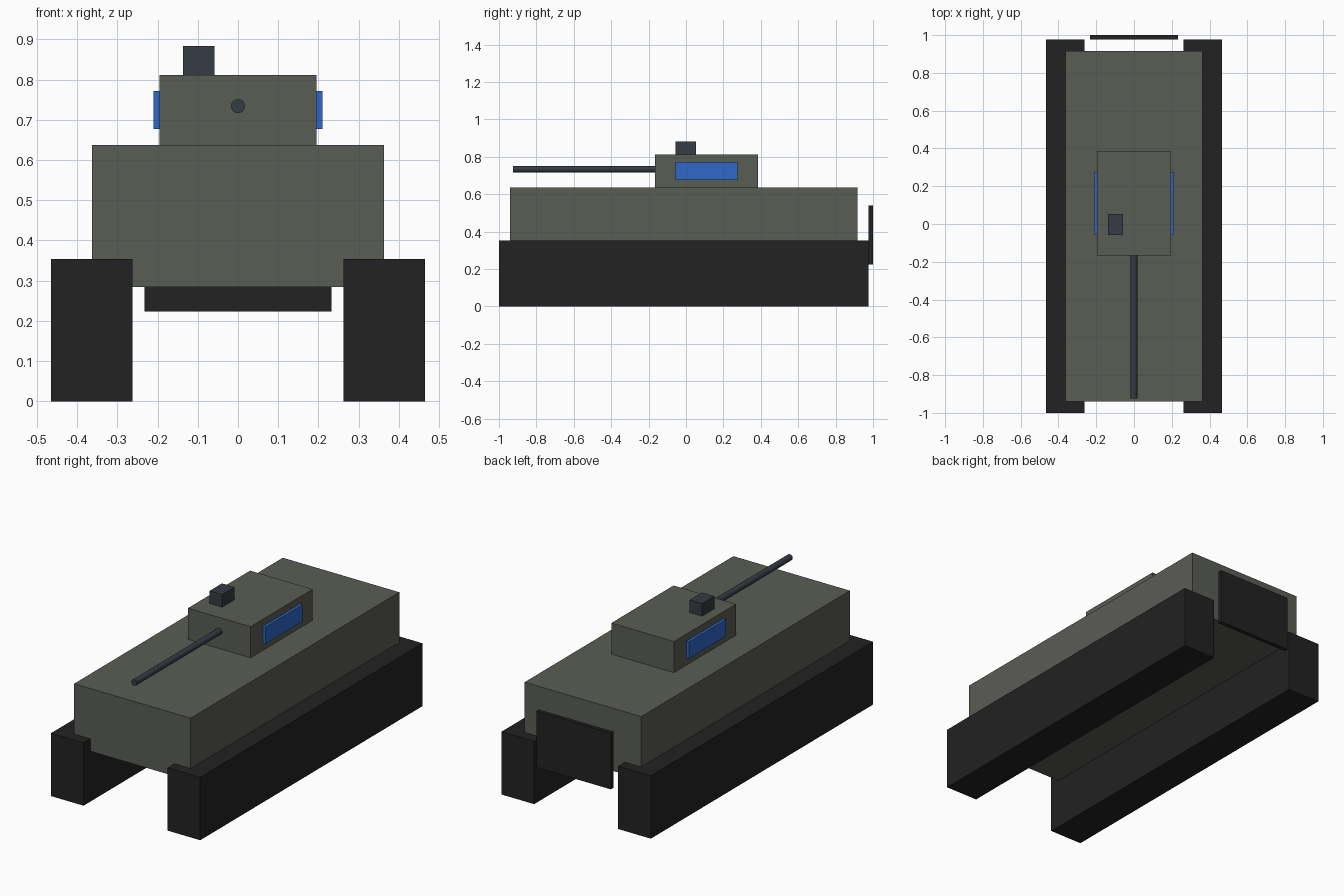
import bpy
from math import radians

cube = bpy.data.objects.get("Cube")
if cube:
    bpy.data.objects.remove(cube, do_unlink=True)


def material(name, rgb):
    mat = bpy.data.materials.new(name)
    mat.use_nodes = True
    color = (*rgb, 1.0)
    mat.diffuse_color = color
    mat.node_tree.nodes["Principled BSDF"].inputs["Base Color"].default_value = color
    return mat


olive = material("olive_grey", (0.102, 0.107, 0.091))
black = material("track_black", (0.016, 0.016, 0.016))
gunmetal = material("gunmetal", (0.037, 0.043, 0.056))
blue = material("marking_blue", (0.027, 0.138, 0.578))


def box(name, x, y, z, mat):
    """Box spanning the given (low, high) range on each axis."""
    spans = (x, y, z)
    bpy.ops.mesh.primitive_cube_add(size=1, location=[(a + b) / 2 for a, b in spans])
    obj = bpy.context.object
    obj.name = name
    obj.scale = [b - a for a, b in spans]
    bpy.ops.object.transform_apply(location=False, rotation=False, scale=True)
    obj.data.materials.append(mat)
    return obj


# Hull and turret
box("hull", (-0.363, 0.363), (-0.94, 0.917), (0.284, 0.637), olive)
box("turret", (-0.195, 0.195), (-0.167, 0.386), (0.637, 0.812), olive)

# Tracks and turret side panels, one per side
for side, s in (("left", 1), ("right", -1)):
    box(side + "_track", sorted((s * 0.262, s * 0.465)), (-1.0, 0.977), (0, 0.354), black)
    box(side + "_panel", sorted((s * 0.195, s * 0.21)), (-0.057, 0.275), (0.677, 0.772), blue)

# Rear plate and roof sight
box("rear_plate", (-0.232, 0.232), (0.977, 1.0), (0.224, 0.541), black)
box("roof_sight", (-0.137, -0.059), (-0.057, 0.053), (0.812, 0.883), gunmetal)

# Gun barrel
front, back = -0.925, -0.16
bpy.ops.mesh.primitive_cylinder_add(
    vertices=16, radius=0.0175, depth=back - front,
    location=(0, (front + back) / 2, 0.734), rotation=(radians(90), 0, 0))
barrel = bpy.context.object
barrel.name = "gun_barrel"
barrel.data.materials.append(gunmetal)
bpy.ops.object.shade_smooth_by_angle(angle=radians(35))
